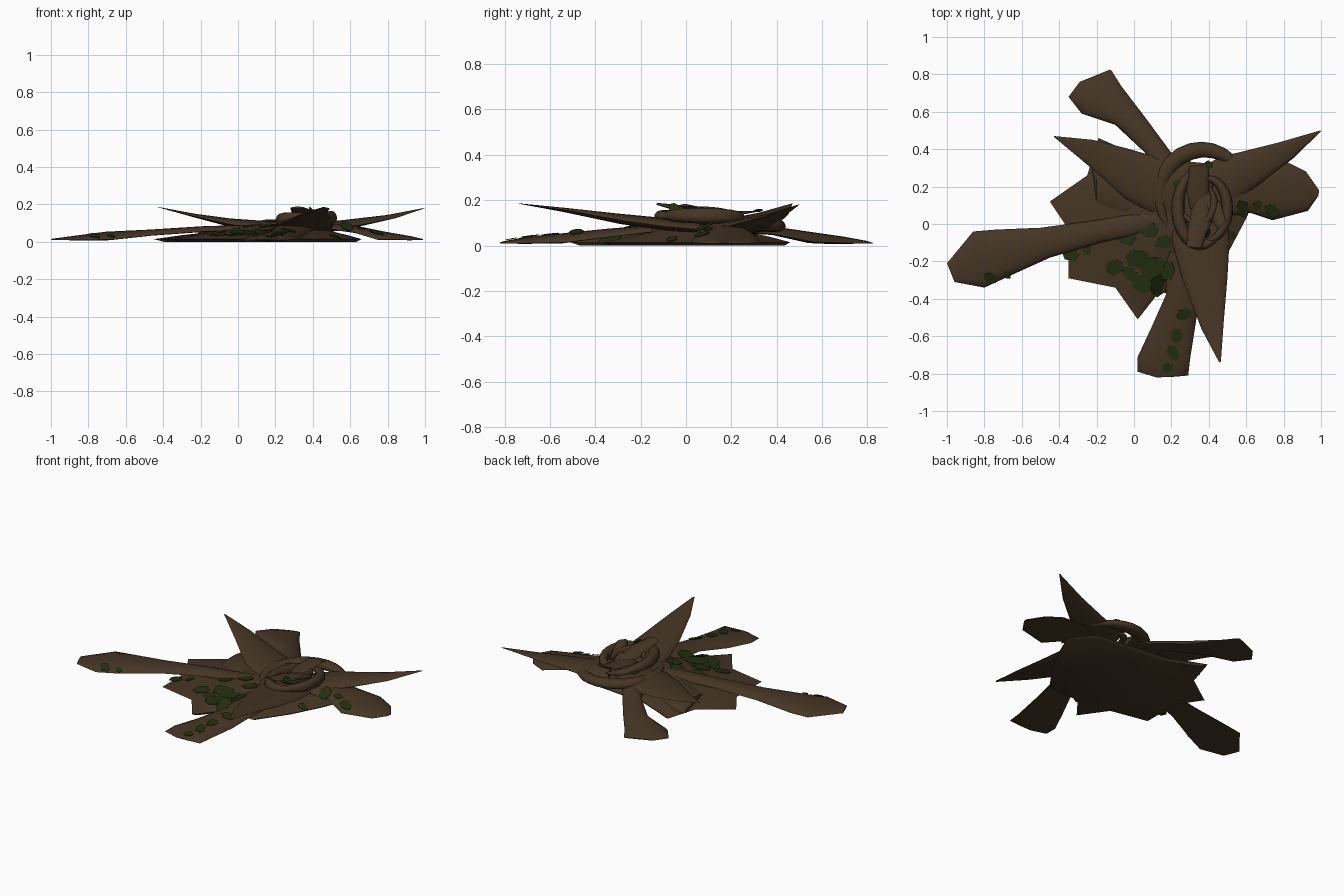
import bpy, bmesh, math, random
from mathutils import Vector, Matrix
from mathutils.bvhtree import BVHTree

random.seed(4)
if "Cube" in bpy.data.objects:
    bpy.data.objects.remove(bpy.data.objects["Cube"])


def material(name, rgb):
    m = bpy.data.materials.new(name)
    m.use_nodes = True
    m.diffuse_color = (*rgb, 1)
    bsdf = m.node_tree.nodes["Principled BSDF"]
    bsdf.inputs["Base Color"].default_value = (*rgb, 1)
    bsdf.inputs["Roughness"].default_value = 0.9
    return m


bark = material("bark brown", (0.06, 0.036, 0.018))
moss = material("leaf green", (0.016, 0.028, 0.005))
wood_verts, wood_faces = [], []


def finish(name, bm, mat, smooth=True):
    bmesh.ops.remove_doubles(bm, verts=bm.verts, dist=0.0005)
    bmesh.ops.recalc_face_normals(bm, faces=bm.faces)
    mesh = bpy.data.meshes.new(name)
    bm.to_mesh(mesh)
    bm.free()
    mesh.materials.append(mat)
    obj = bpy.data.objects.new(name, mesh)
    bpy.context.collection.objects.link(obj)
    if smooth:
        bpy.ops.object.select_all(action='DESELECT')
        obj.select_set(True)
        bpy.context.view_layer.objects.active = obj
        bpy.ops.object.shade_smooth_by_angle(angle=math.radians(40))
        start = len(wood_verts)
        wood_verts.extend(v.co.copy() for v in mesh.vertices)
        wood_faces.extend([start + i for i in p.vertices] for p in mesh.polygons)
    return obj


def skin(bm, rings):
    """Bridge equal closed rings and cap both ends."""
    rows = [[bm.verts.new(p) for p in ring] for ring in rings]
    n = len(rows[0])
    for a, b in zip(rows, rows[1:]):
        for i in range(n):
            j = (i + 1) % n
            bm.faces.new((a[i], a[j], b[j], b[i]))
    bm.faces.new(rows[0])
    bm.faces.new(rows[-1][::-1])


def limb(name, sections, belly=0.25, sides=8):
    """Loft of domed sections: left edge, right edge, edge height, dome height."""
    rings = []
    for left, right, z, h in sections:
        ring = []
        for i in range(2 * sides):
            a = math.pi * i / sides
            t = (1 - math.cos(a)) / 2
            p = Vector(left).lerp(Vector(right), t)
            s = math.sin(a)
            ring.append((p.x, p.y, z + h * s * (1 if s > 0 else belly)))
        rings.append(ring)
    bm = bmesh.new()
    skin(bm, rings)
    return finish(name, bm, bark)


# Faceted ground mound
outline = [(-.45, .12), (-.35, -.03), (-.35, -.29), (-.1, -.34), (.02, -.51),
           (.13, -.37), (.36, -.36), (.5, -.16), (.6, .03), (.66, .17),
           (.54, .31), (.33, .33), (.05, .36), (-.1, .42), (-.19, .46), (-.25, .26)]
centre = Vector((.3, .08))
rings = []
for scale, z in ((.93, 0), (1, .014), (.8, .035), (.6, .052), (.4, .078), (.22, .095)):
    rings.append([(*centre.lerp(Vector(p), scale), z) for p in outline])
bm = bmesh.new()
skin(bm, rings)
finish("ground_mound", bm, bark)

# Four arching roots with flared feet
limb("right_root", [((.2, .09), (.2, -.02), .065, .03), ((-.2, .02), (-.18, -.1), .055, .028),
                    ((-.5, -.02), (-.45, -.18), .035, .03), ((-.74, -.03), (-.67, -.28), .012, .042),
                    ((-.86, -.04), (-.8, -.34), .01, .028), ((-1, -.21), (-.96, -.31), .01, .008)], .1)
limb("back_root", [((.12, .22), (.3, .25), .06, .04), ((.06, .38), (.2, .38), .05, .035),
                   ((-.1, .53), (.06, .57), .015, .045), ((-.28, .59), (-.07, .74), .01, .032),
                   ((-.35, .68), (-.12, .82), .01, .014), ((-.29, .76), (-.13, .825), .01, .005)], .1)
limb("left_root", [((.48, .25), (.48, .04), .07, .03), ((.64, .29), (.62, .06), .05, .036),
                   ((.82, .33), (.74, .02), .013, .042), ((.92, .28), (.93, .07), .01, .02),
                   ((.99, .18), (.985, .15), .01, .005)], .1)
limb("front_root", [((.17, -.15), (.4, -.15), .06, .03), ((.17, -.38), (.36, -.32), .04, .034),
                    ((.09, -.56), (.33, -.53), .014, .04), ((.02, -.71), (.3, -.72), .01, .026),
                    ((.02, -.79), (.29, -.81), .01, .01), ((.12, -.82), (.2, -.818), .01, .004)], .1)

# Three rising thorns
limb("right_thorn", [((.24, .03), (.3, .34), .07, .04), ((.12, .04), (.15, .35), .07, .042),
                     ((-.05, .14), (-.04, .405), .095, .03), ((-.23, .3), (-.22, .45), .135, .014),
                     ((-.43, .467), (-.425, .47), .185, .001)], .5)
limb("left_thorn", [((.36, .3), (.48, .05), .065, .035), ((.46, .36), (.57, .14), .075, .036),
                    ((.57, .385), (.68, .22), .095, .028), ((.77, .435), (.85, .35), .13, .014),
                    ((.995, .5), (1, .495), .18, .001)], .5)
limb("front_thorn", [((.2, .06), (.5, .06), .07, .035), ((.2, -.08), (.51, -.1), .085, .036),
                     ((.26, -.3), (.5, -.28), .11, .03), ((.36, -.56), (.48, -.52), .155, .012),
                     ((.455, -.74), (.465, -.735), .185, .001)], .5)

# Side buttress below the right thorn
limb("side_buttress", [((.2, 0), (.2, .3), .06, .04), ((-.05, .03), (-.05, .32), .04, .04),
                       ((-.2, .08), (-.2, .36), .02, .04), ((-.21, .2), (-.23, .34), .015, .02)])


def arc(name, c, radii, width, start, end, z, h, steps=14):
    """Crescent: a limb swept round an ellipse, narrowing at both ends."""
    sections = []
    for i in range(steps + 1):
        t = i / steps
        a = math.radians(start + (end - start) * t)
        w = width * (0.15 + 0.85 * math.sin(math.pi * t) ** 0.6)
        edge = [(c[0] + (r - k * w) * math.cos(a), c[1] + (q - k * w) * math.sin(a))
                for k in (0, 1) for r, q in [radii]]
        sections.append((*edge, z[0] + (z[1] - z[0]) * t, h * w / width))
    return limb(name, sections, 0.7)


# Curling crown
arc("crown_ring", (.36, .17), (.26, .27), .09, 225, 15, (.09, .08), .035)
arc("crown_inner_curl", (.35, .08), (.15, .22), .07, 80, 320, (.1, .13), .04)
arc("crown_small_curl", (.4, .08), (.13, .18), .06, 110, -100, (.12, .13), .04)
arc("crown_core_curl", (.35, .1), (.1, .12), .05, 200, 420, (.13, .145), .035)
limb("crown_blade_front", [((.28, -.12), (.36, -.13), .18, .008), ((.29, 0), (.42, .02), .145, .03),
                           ((.34, .2), (.42, .22), .1, .02)])
limb("crown_blade_left", [((.45, -.03), (.49, .02), .175, .008), ((.4, .04), (.46, .12), .14, .025),
                          ((.33, .14), (.37, .2), .1, .02)])
limb("crown_blade_back", [((.3, .31), (.4, .32), .15, .004), ((.28, .18), (.4, .19), .13, .02),
                          ((.3, .08), (.38, .08), .11, .02)])

# Angular leaves laid on the wood: x, y, radius
spots = [(-.04, -.07, .06), (.08, -.03, .06), (.16, -.1, .05), (-.1, -.23, .055), (.02, -.19, .075),
         (.1, -.24, .075), (.04, -.32, .07), (.13, -.33, .07), (.18, -.25, .06), (-.02, -.27, .05),
         (-.34, -.16, .05), (-.25, -.14, .03), (.27, -.48, .045), (.23, -.6, .045), (.21, -.69, .045),
         (.18, -.77, .035), (.58, .08, .05), (.66, .1, .03), (.74, .07, .05), (.52, -.06, .035),
         (-.77, -.29, .04), (-.68, -.27, .025), (.23, .21, .03), (.4, .32, .025), (.39, -.05, .03)]
tree = BVHTree.FromPolygons(wood_verts, wood_faces)
bm = bmesh.new()
for x, y, r in spots:
    hit, normal, _, _ = tree.ray_cast(Vector((x, y, 1)), Vector((0, 0, -1)))
    if hit is None:
        continue
    if normal.z < 0:
        normal = -normal
    turn = normal.to_track_quat('Z', 'Y').to_matrix().to_4x4()
    place = Matrix.Translation(hit + normal * 0.006) @ turn @ Matrix.Rotation(random.uniform(0, 6), 4, 'Z')
    rim = []
    for i in range(6):
        a = math.tau * i / 6
        s = r * random.uniform(.85, 1.1)
        rim.append(bm.verts.new(place @ Vector((s * math.cos(a), s * .75 * math.sin(a), 0))))
    base = bm.faces.new(rim)
    extruded = bmesh.ops.extrude_face_region(bm, geom=[base])["geom"]
    bmesh.ops.translate(bm, vec=normal * -0.003,
                        verts=[g for g in extruded if isinstance(g, bmesh.types.BMVert)])
finish("leaves", bm, moss, smooth=False)
